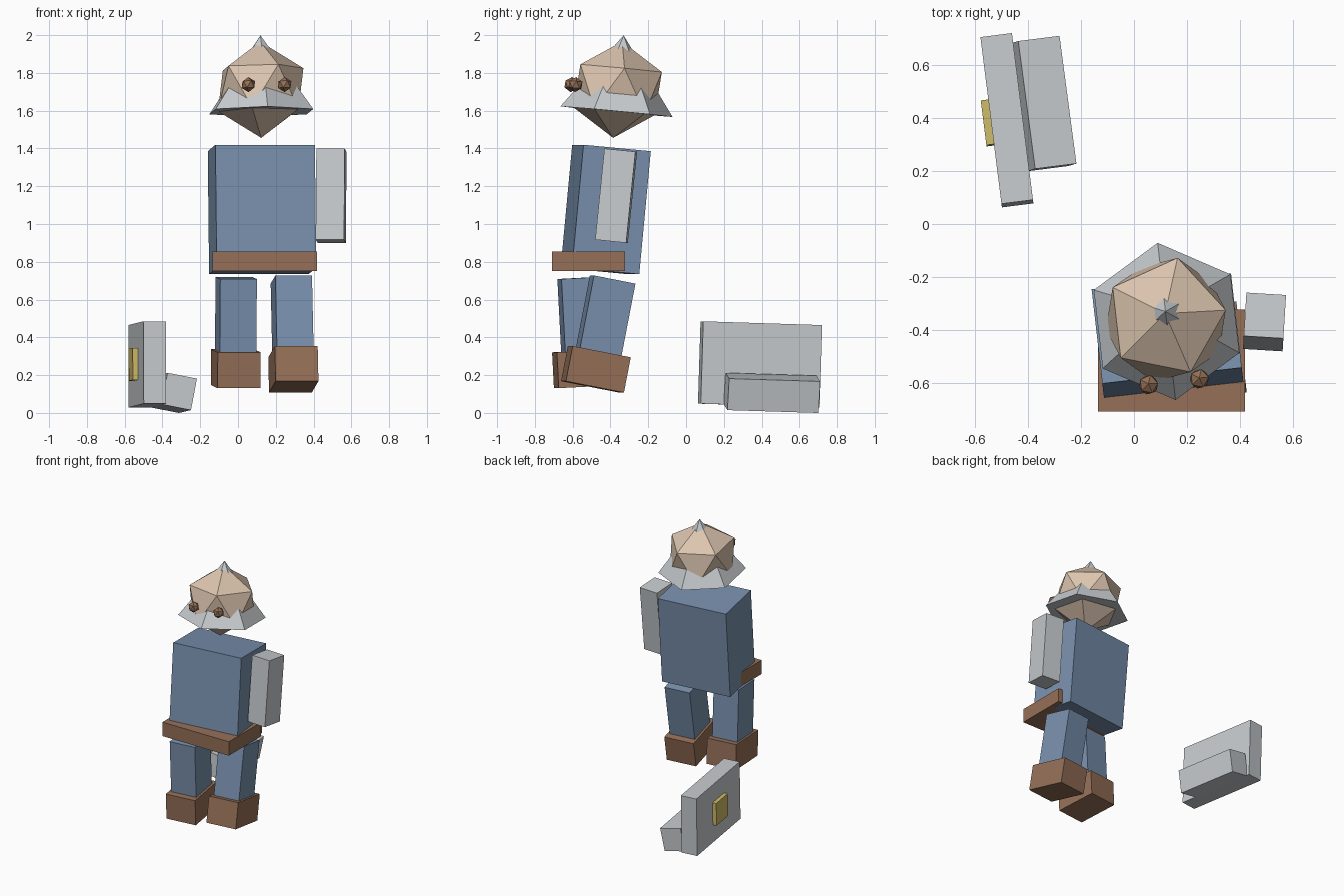
import bpy
from math import radians

default = bpy.data.objects.get("Cube")
if default:
    bpy.data.objects.remove(default, do_unlink=True)


def material(name, rgb):
    mat = bpy.data.materials.new(name)
    mat.use_nodes = True
    colour = (*rgb, 1)
    mat.diffuse_color = colour
    mat.node_tree.nodes["Principled BSDF"].inputs["Base Color"].default_value = colour
    return mat


BLUE = material("denim blue", (0.19, 0.28, 0.42))
BROWN = material("leather brown", (0.30, 0.16, 0.095))
GREY = material("pale grey", (0.57, 0.60, 0.62))
SKIN = material("skin tan", (0.72, 0.56, 0.43))
GOLD = material("dull gold", (0.61, 0.49, 0.14))


def finish(name, mat, turn):
    obj = bpy.context.object
    obj.name = obj.data.name = name
    obj.rotation_euler = [radians(a) for a in turn]
    obj.data.materials.append(mat)
    return obj


def box(name, mat, centre, size, turn=(0, 0, 0)):
    bpy.ops.mesh.primitive_cube_add(size=1, location=centre)
    obj = finish(name, mat, turn)
    obj.scale = size
    return obj


def ball(name, mat, centre, radius, turn=(0, 0, 0)):
    bpy.ops.mesh.primitive_ico_sphere_add(subdivisions=1, radius=radius, location=centre)
    return finish(name, mat, turn)


# Body, leaning back and turned slightly
LEAN = (-5.4, 0, 6.5)
box("torso", BLUE, (0.127, -0.425, 1.077), (0.53, 0.36, 0.654), LEAN)
box("belt", BROWN, (0.142, -0.516, 0.803), (0.555, 0.385, 0.105))
box("left_arm", GREY, (0.493, -0.37, 1.15), (0.15, 0.165, 0.485), (-5.8, 0, -3.5))

# Legs in mid stride, each with a boot turned the same way
for side, pitch, leg_at, boot_at in (
    ("left", -11, (0.287, -0.43, 0.49), (0.293, -0.477, 0.231)),
    ("right", 3, (-0.011, -0.547, 0.495), (-0.012, -0.535, 0.234)),
):
    turn = (pitch, 0, 6.5)
    box(side + "_leg", BLUE, leg_at, (0.195, 0.225, 0.44), turn)
    box(side + "_boot", BROWN, boot_at, (0.228, 0.315, 0.19), turn)

# Head pushing through a six-sided conical hat
ball("head", SKIN, (0.12, -0.362, 1.711), 0.256, LEAN)
bpy.ops.mesh.primitive_cone_add(vertices=6, radius1=0.30, radius2=0, depth=0.406,
                                location=(0.121, -0.349, 1.797))
finish("hat", GREY, LEAN)
for side, x, y in (("right", 0.055, -0.607), ("left", 0.247, -0.585)):
    ball(side + "_eye", BROWN, (x, y, 1.738), 0.04, LEAN)

# Fallen shield with its detached block and badge
box("shield", GREY, (-0.48, 0.392, 0.257), (0.12, 0.635, 0.436), (-1.8, 0, 7.2))
box("shield_block", GREY, (-0.343, 0.455, 0.106), (0.16, 0.487, 0.17), (-1.8, 11, 7.2))
box("shield_badge", GOLD, (-0.543, 0.383, 0.257), (0.05, 0.17, 0.17), (-1.8, 0, 7.2))
